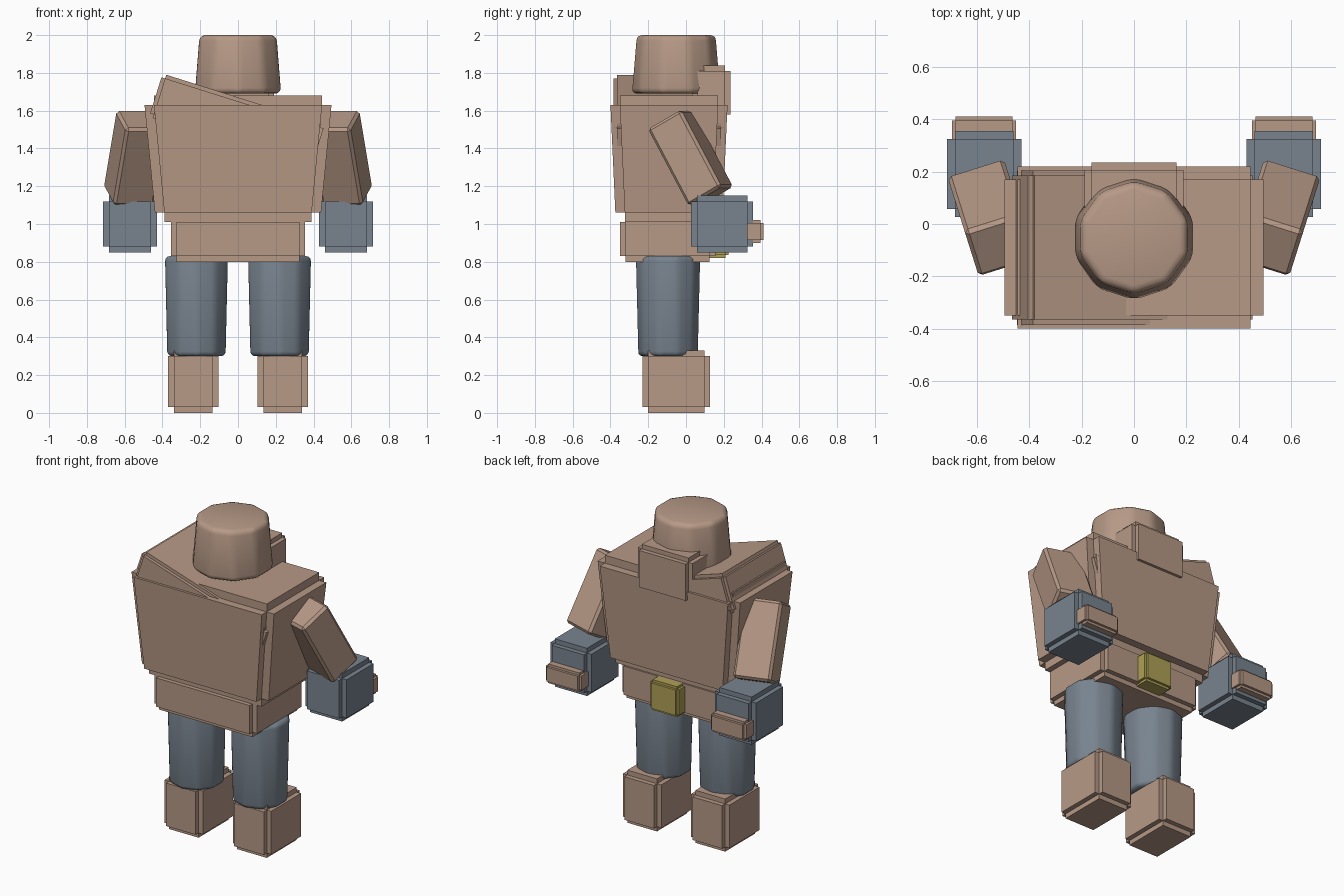
import bpy, bmesh, math
from mathutils import Matrix, Vector

cube = bpy.data.objects.get("Cube")
if cube:
    bpy.data.objects.remove(cube, do_unlink=True)


def material(name, rgb):
    mat = bpy.data.materials.new(name)
    mat.use_nodes = True
    mat.diffuse_color = (*rgb, 1)
    mat.node_tree.nodes["Principled BSDF"].inputs["Base Color"].default_value = (*rgb, 1)
    return mat


CLAY = material("clay_tan", (0.47, 0.32, 0.24))
SLATE = material("slate_grey", (0.19, 0.23, 0.275))
BRASS = material("brass_yellow", (0.43, 0.35, 0.09))


def finish(name, bm, mat, matrix=Matrix()):
    bmesh.ops.recalc_face_normals(bm, faces=bm.faces)
    mesh = bpy.data.meshes.new(name)
    bm.to_mesh(mesh)
    bm.free()
    mesh.materials.append(mat)
    obj = bpy.data.objects.new(name, mesh)
    obj.matrix_world = matrix
    bpy.context.collection.objects.link(obj)
    return obj


def box_mesh(low, high):
    bm = bmesh.new()
    bmesh.ops.create_cube(bm, size=1)
    low, high = Vector(low), Vector(high)
    for v in bm.verts:
        v.co = [(low[i] + high[i]) / 2 + v.co[i] * (high[i] - low[i]) for i in range(3)]
    return bm


def notched_box(name, low, high, step, mat, taper=None, matrix=Matrix()):
    """Box whose six sides are raised by step, leaving square notches on its edges."""
    bm = box_mesh(low, high)
    if taper:
        middle = (Vector(low) + Vector(high)) / 2
        for v in bm.verts:
            if v.co.z < middle.z:
                v.co.x = middle.x + (v.co.x - middle.x) * taper[0]
                v.co.y = middle.y + (v.co.y - middle.y) * taper[1]
    bm.normal_update()
    axes = [Vector(max(((abs(f.normal[i]), i) for i in range(3)))[1] == i for i in range(3))
            * (1 if max(f.normal, key=abs) > 0 else -1) for f in bm.faces]
    raised = bmesh.ops.extrude_discrete_faces(bm, faces=bm.faces[:])["faces"]
    bm.normal_update()
    for f in raised:
        i = max(range(3), key=lambda k: abs(f.normal[k]))
        shift = Vector((0, 0, 0))
        shift[i] = math.copysign(step, f.normal[i])
        bmesh.ops.translate(bm, verts=f.verts[:], vec=shift)
    return finish(name, bm, mat, matrix)


def round_block(name, centre, bottom, top, r_bottom, r_top, bevel, mat):
    """Ten-sided tapered drum with softened edges."""
    bm = bmesh.new()
    bmesh.ops.create_cone(bm, cap_ends=True, segments=10, radius1=r_bottom,
                          radius2=r_top, depth=top - bottom)
    bmesh.ops.bevel(bm, geom=bm.edges[:], offset=bevel, segments=3, profile=0.5,
                    affect='EDGES', clamp_overlap=True)
    obj = finish(name, bm, mat, Matrix.Translation((*centre, (top + bottom) / 2)))
    bpy.ops.object.select_all(action='DESELECT')
    obj.select_set(True)
    bpy.context.view_layer.objects.active = obj
    bpy.ops.object.shade_smooth_by_angle(angle=math.radians(35))
    return obj


# Trunk
notched_box("torso", (-0.445, -0.35, 1.06), (0.445, 0.17, 1.63), 0.05, CLAY, taper=(0.876, 0.9))
notched_box("pelvis", (-0.325, -0.32, 0.83), (0.325, 0.125, 1.01), 0.03, CLAY)
notched_box("belt_buckle", (-0.085, 0.1, 0.835), (0.085, 0.21, 0.995), 0.015, BRASS)

# Head and collar
round_block("head", (0, -0.052), 1.69, 2.0, 0.24, 0.214, 0.03, CLAY)
notched_box("neck_plate", (-0.162, 0.06, 1.58), (0.162, 0.207, 1.81), 0.028, CLAY)

# Tilted slab over one shoulder
slab_pose = Matrix.Translation((-0.386, -0.09, 1.771)) @ Matrix.Rotation(math.radians(17.5), 4, 'Y')
notched_box("shoulder_slab", (0, -0.275, -0.2), (0.86, 0.275, 0), 0.02, CLAY, matrix=slab_pose)

# Limbs
for side, s in (("left", 1), ("right", -1)):
    # Mirrored boxes are given as centre and half width across x
    def limb_box(part, x, half, y, z, step, mat):
        notched_box(side + "_" + part, (s * x - half, y[0], z[0]),
                    (s * x + half, y[1], z[1]), step, mat)

    arm = box_mesh((-0.113, -0.105, -0.233), (0.113, 0.105, 0.233))
    bmesh.ops.bevel(arm, geom=arm.edges[:], offset=0.015, segments=1, affect='EDGES')
    pose = (Matrix.Translation((s * 0.545, 0.024, 1.35))
            @ Matrix.Rotation(-s * math.radians(17.5), 4, 'Z')
            @ Matrix.Rotation(math.radians(29), 4, 'X'))
    finish(side + "_arm", arm, CLAY, pose)

    limb_box("hand", 0.572, 0.112, (0.057, 0.325), (0.88, 1.12), 0.03, SLATE)
    limb_box("fingers", 0.573, 0.108, (0.3, 0.395), (0.915, 1.005), 0.015, CLAY)
    round_block(side + "_leg", (s * 0.22, -0.095), 0.3, 0.83, 0.162, 0.175, 0.025, SLATE)
    limb_box("foot", 0.237, 0.103, (-0.2, 0.097), (0.03, 0.3), 0.03, CLAY)
